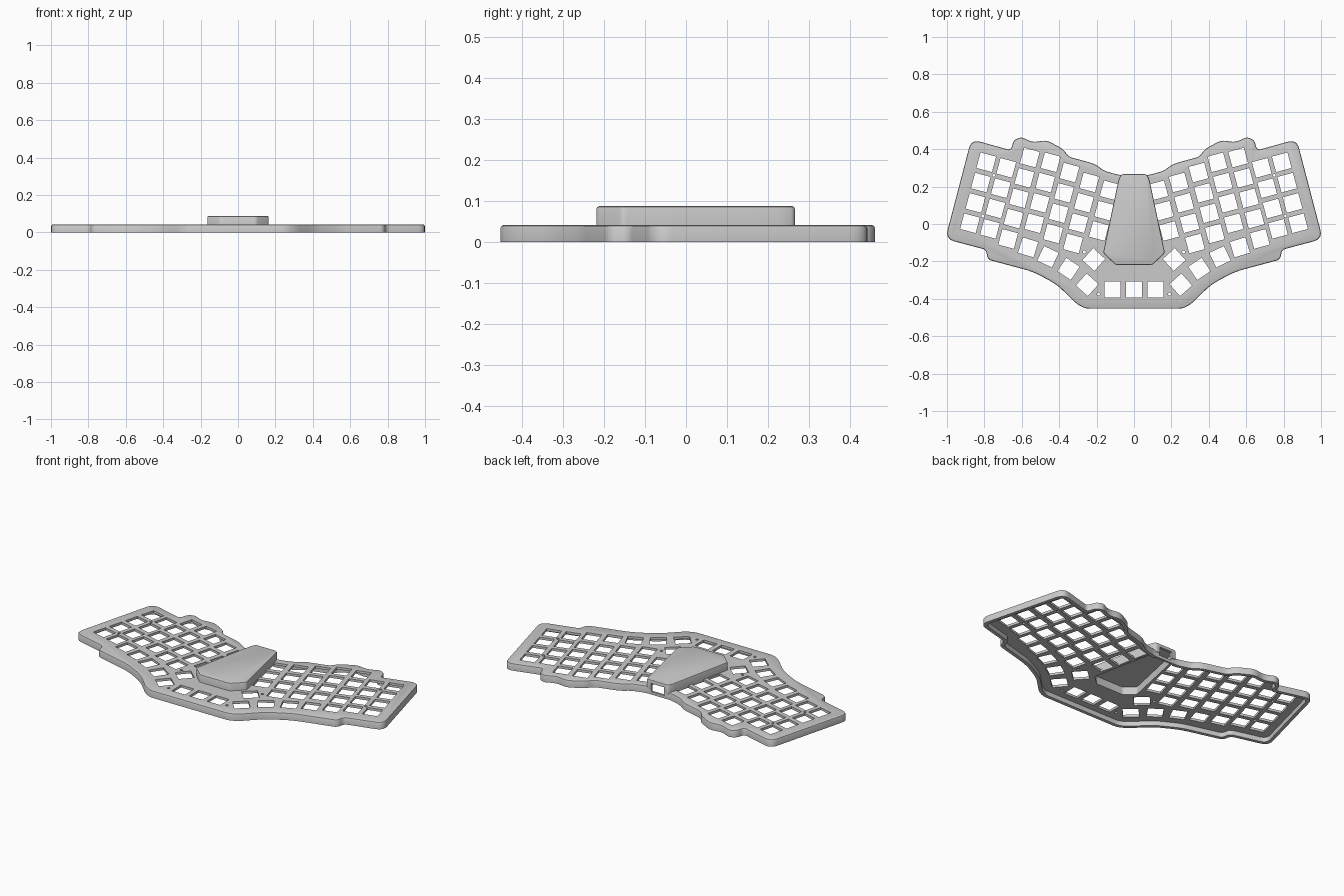
import bpy, bmesh
from math import radians
from mathutils import Vector, Matrix

if "Cube" in bpy.data.objects:
    bpy.data.objects.remove(bpy.data.objects["Cube"], do_unlink=True)

GREY = (0.6, 0.6, 0.6, 1)
grey = bpy.data.materials.new("light grey plastic")
grey.use_nodes = True
grey.diffuse_color = GREY
grey.node_tree.nodes["Principled BSDF"].inputs["Base Color"].default_value = GREY


def mirrored(half):
    """Close a right-hand, back-to-front half outline, counter-clockwise."""
    pts = [Vector(p) for p in half]
    pts += [Vector((-p.x, p.y)) for p in reversed(pts)]
    return pts[::-1]


def inset(pts, d):
    out = []
    for i, p in enumerate(pts):
        u = (p - pts[i - 1]).normalized()
        v = (pts[(i + 1) % len(pts)] - p).normalized()
        n, m = Vector((-u.y, u.x)), Vector((-v.y, v.x))
        out.append(p + (n + m) * d / (1 + n.dot(m)))
    return out


def rounded(pts, r, steps=5):
    out = []
    for i, p in enumerate(pts):
        a, c = pts[i - 1] - p, pts[(i + 1) % len(pts)] - p
        d = min(r, 0.45 * a.length, 0.45 * c.length)
        a, c = p + a.normalized() * d, p + c.normalized() * d
        for k in range(steps + 1):
            t = k / steps
            out.append(a * (1 - t) ** 2 + p * 2 * t * (1 - t) + c * t * t)
    return out


def finish(name, bm):
    bmesh.ops.recalc_face_normals(bm, faces=bm.faces)
    mesh = bpy.data.meshes.new(name)
    bm.to_mesh(mesh)
    bm.free()
    ob = bpy.data.objects.new(name, mesh)
    ob.data.materials.append(grey)
    bpy.context.collection.objects.link(ob)
    return ob


def prism(name, pts, r, z0, z1, edge=0):
    """Rounded outline raised from z0 to z1 with a softened top edge."""
    levels = [(0, z0), (0, z1)]
    if edge:
        levels = [(0, z0), (0, z1 - edge), (edge * 0.3, z1 - edge * 0.3), (edge, z1)]
    bm = bmesh.new()
    loops = [[bm.verts.new((p.x, p.y, z)) for p in rounded(inset(pts, d), r)]
             for d, z in levels]
    n = len(loops[0])
    for low, high in zip(loops, loops[1:]):
        for i in range(n):
            j = (i + 1) % n
            bm.faces.new((low[i], low[j], high[j], high[i]))
    bm.faces.new(loops[0][::-1])
    bm.faces.new(loops[-1])
    return finish(name, bm)


def cut(ob, cutter, keep=False):
    cutter.hide_render = True
    mod = ob.modifiers.new("cut", "BOOLEAN")
    mod.operation = "DIFFERENCE"
    mod.solver = "EXACT"
    mod.object = cutter
    bpy.context.view_layer.objects.active = ob
    bpy.ops.object.modifier_apply(modifier=mod.name)
    if not keep:
        bpy.data.objects.remove(cutter, do_unlink=True)


# Case: stepped wing outline, hollow underneath
TOP = 0.042
case_outline = mirrored([
    (0.08, 0.262), (0.12, 0.273), (0.16, 0.285), (0.21, 0.322), (0.27, 0.338),
    (0.35, 0.36), (0.378, 0.4), (0.47, 0.45), (0.54, 0.435), (0.605, 0.466),
    (0.645, 0.447), (0.657, 0.394), (0.87, 0.453), (1.009, -0.08),
    (0.79, -0.138), (0.783, -0.19), (0.54, -0.255), (0.41, -0.325),
    (0.31, -0.425), (0.26, -0.453)])
case = prism("keyboard_case", case_outline, 0.05, 0, TOP, 0.008)
cut(case, prism("case_hollow", inset(case_outline, 0.02), 0.04, -0.02, 0.028))

# Switch openings: fanned columns, then the thumb arc
TILT = 15
STEP = Vector((0.029, -0.1087))
columns = [((0.79, 0.33), 4), ((0.683, 0.3), 4), ((0.557, 0.355), 5),
           ((0.446, 0.33), 4), ((0.345, 0.275), 4), ((0.239, 0.222), 4),
           ((0.13, 0.18), 3)]
keys = [(Vector(top) + STEP * row, TILT) for top, rows in columns for row in range(rows)]
keys += [(Vector((x, y)), a) for x, y, a in (
    (0.566, -0.125, 17), (0.46, -0.175, 25), (0.35, -0.24, 34),
    (0.25, -0.325, 42), (0.215, -0.19, 42), (0.115, -0.35, 0))]
screws = [(0.19, -0.375), (0.265, -0.15), (0.75, 0.26), (0.808, 0.043)]

bm = bmesh.new()


def opening(x, y, angle):
    place = Matrix.Translation((x, y, TOP)) @ Matrix.Rotation(radians(angle), 4, "Z")
    bmesh.ops.create_cube(bm, size=1, matrix=place @ Matrix.Diagonal((0.086, 0.086, 0.1, 1)))


opening(0, -0.35, 0)
for side in (1, -1):
    for p, angle in keys:
        opening(side * p.x, p.y, side * angle)
    for x, y in screws:
        bmesh.ops.create_cone(bm, cap_ends=True, segments=12, radius1=0.008, radius2=0.008,
                              depth=0.1, matrix=Matrix.Translation((side * x, y, TOP)))
cut(case, finish("switch_openings", bm))

# Raised controller cover, hollow and open to the case below
cover_outline = mirrored([(0.07, 0.266), (0.083, 0.235), (0.165, -0.155), (0.098, -0.219)])
cover = prism("controller_cover", cover_outline, 0.012, 0.03, 0.088, 0.007)
hollow = prism("cover_hollow", inset(cover_outline, 0.016), 0.008, -0.02, 0.074)
cut(cover, hollow, keep=True)
cut(case, hollow)

# Cable port through the back wall
bm = bmesh.new()
bmesh.ops.create_cube(bm, size=1, matrix=Matrix.Translation((0, 0.26, 0.042))
                      @ Matrix.Diagonal((0.085, 0.08, 0.05, 1)))
port = finish("cable_port", bm)
cut(case, port, keep=True)
cut(cover, port)

for ob in (case, cover):
    bpy.ops.object.select_all(action="DESELECT")
    ob.select_set(True)
    bpy.context.view_layer.objects.active = ob
    bpy.ops.object.shade_smooth_by_angle(angle=radians(35))
